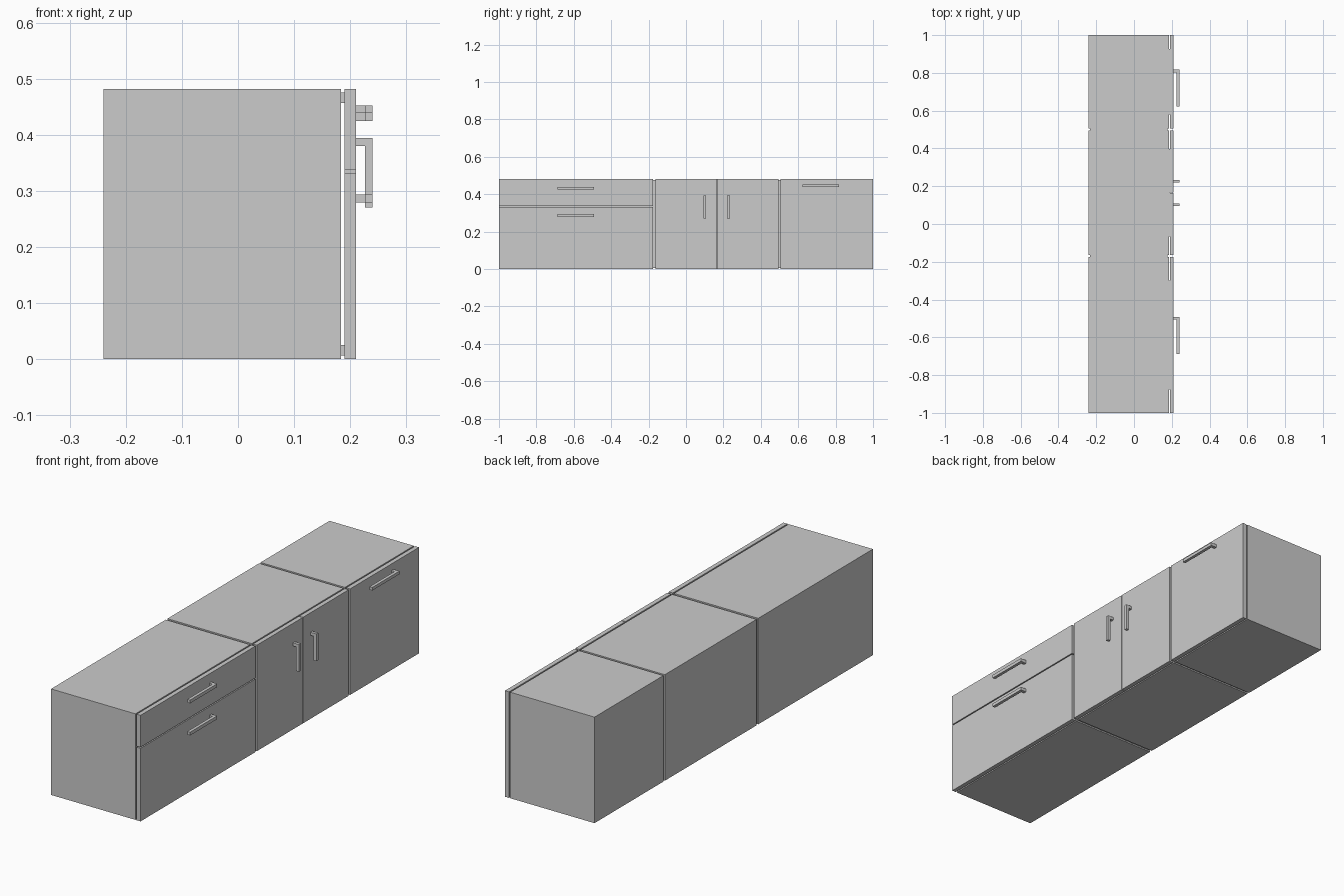
import bpy, bmesh
from mathutils import Vector

if "Cube" in bpy.data.objects:
    bpy.data.objects.remove(bpy.data.objects["Cube"])

BACK, BODY_FRONT = -0.24, 0.184     # carcass depth
DOOR_BACK, DOOR_FRONT = 0.19, 0.21  # front panel depth
PULL = 0.24                         # outer face of handles
H = 0.482


def box(name, x, y, z):
    bm = bmesh.new()
    bmesh.ops.create_cube(bm, size=1)
    size = Vector((x[1] - x[0], y[1] - y[0], z[1] - z[0]))
    mid = Vector((x[0] + x[1], y[0] + y[1], z[0] + z[1])) / 2
    bmesh.ops.scale(bm, vec=size, verts=bm.verts)
    bmesh.ops.translate(bm, vec=mid, verts=bm.verts)
    me = bpy.data.meshes.new(name)
    bm.to_mesh(me)
    bm.free()
    ob = bpy.data.objects.new(name, me)
    bpy.context.collection.objects.link(ob)
    return ob


def handle(name, length, end, across, vertical=False):
    """Hook-shaped pull: L profile in (x, length) extruded across its width."""
    t = 0.014
    profile = [(DOOR_FRONT, end), (PULL, end), (PULL, end - length),
               (PULL - t, end - length), (PULL - t, end - t), (DOOR_FRONT, end - t)]
    bm = bmesh.new()
    verts = [bm.verts.new((x, across[0], s) if vertical else (x, s, across[0]))
             for x, s in profile]
    face = bm.faces.new(verts)
    new = bmesh.ops.extrude_face_region(bm, geom=[face])["geom"]
    d = across[1] - across[0]
    bmesh.ops.translate(bm, vec=(0, d, 0) if vertical else (0, 0, d),
                        verts=[v for v in new if isinstance(v, bmesh.types.BMVert)])
    bmesh.ops.recalc_face_normals(bm, faces=bm.faces)
    me = bpy.data.meshes.new(name)
    bm.to_mesh(me)
    bm.free()
    bpy.context.collection.objects.link(bpy.data.objects.new(name, me))


# Carcasses with mounting strips behind the fronts
cabinets = {"drawer_cabinet": (-1.0, -0.176),
            "double_door_cabinet": (-0.164, 0.495),
            "flap_cabinet": (0.505, 1.0)}
for name, (a, b) in cabinets.items():
    box(name, (BACK, BODY_FRONT), (a, b), (0, H))
    inset = 0.15 * (b - a)
    for label, z in (("lower", (0.007, 0.025)), ("upper", (0.457, 0.475))):
        box(f"{name}_{label}_strip", (BODY_FRONT, DOOR_BACK), (a + inset, b - inset), z)

# Recessed spacers joining neighbouring carcasses
for name, y in (("left_spacer", (-0.176, -0.164)), ("right_spacer", (0.495, 0.505))):
    box(name, (BACK + 0.006, BODY_FRONT - 0.006), y, (0.006, H - 0.006))

# Front panels
fronts = {"lower_drawer_front": ((-1.0, -0.176), (0, 0.332)),
          "upper_drawer_front": ((-1.0, -0.176), (0.337, H)),
          "left_door": ((-0.164, 0.164), (0, H)),
          "right_door": ((0.167, 0.495), (0, H)),
          "flap_front": ((0.505, 1.0), (0, H))}
for name, (y, z) in fronts.items():
    box(name, (DOOR_BACK, DOOR_FRONT), y, z)

# Handles
handle("upper_drawer_handle", 0.195, -0.492, (0.425, 0.440))
handle("lower_drawer_handle", 0.195, -0.492, (0.279, 0.294))
handle("flap_handle", 0.195, 0.817, (0.438, 0.452))
handle("left_door_handle", 0.124, 0.394, (0.094, 0.108), vertical=True)
handle("right_door_handle", 0.124, 0.394, (0.220, 0.234), vertical=True)
